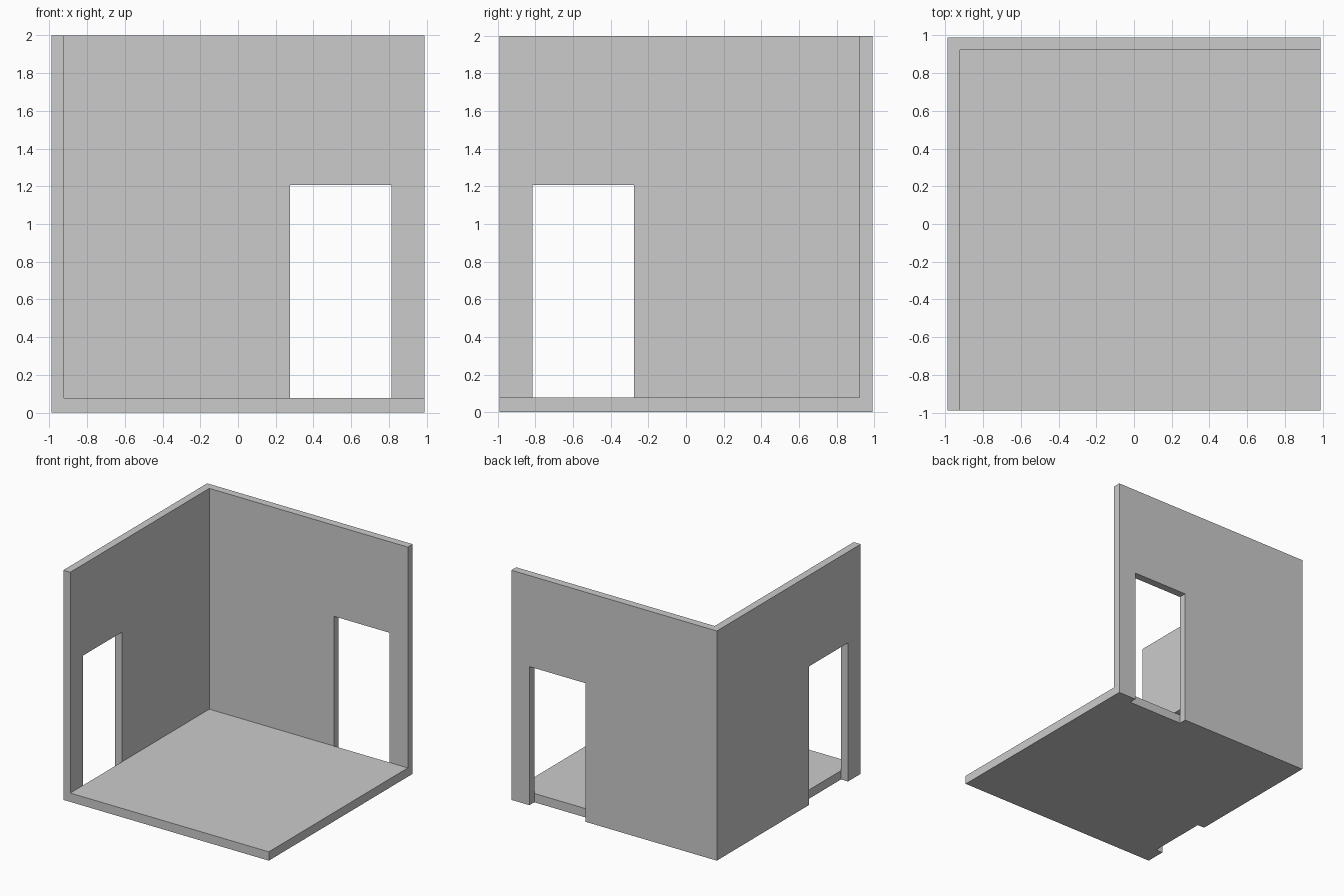
import bpy, bmesh
from mathutils import Vector

if "Cube" in bpy.data.objects:
    bpy.data.objects.remove(bpy.data.objects["Cube"])

H = 0.99           # half width of the room
T = 0.067          # wall thickness
FLOOR = 0.077      # floor height
TOP = 2.0          # wall height
DOOR_A, DOOR_B, DOOR_TOP = 0.277, 0.815, 1.207
INNER = H - T


def prism(name, points, offset):
    """Extrude a flat outline along offset into a solid object."""
    bm = bmesh.new()
    face = bm.faces.new([bm.verts.new(p) for p in points])
    new = bmesh.ops.extrude_face_region(bm, geom=[face], use_keep_orig=True)
    verts = [v for v in new["geom"] if isinstance(v, bmesh.types.BMVert)]
    bmesh.ops.translate(bm, verts=verts, vec=Vector(offset))
    bmesh.ops.recalc_face_normals(bm, faces=bm.faces)
    mesh = bpy.data.meshes.new(name)
    bm.to_mesh(mesh)
    bm.free()
    obj = bpy.data.objects.new(name, mesh)
    bpy.context.collection.objects.link(obj)
    return obj


def wall_outline(start):
    """Wall elevation with a doorway open down to the ground."""
    return [(start, 0), (DOOR_A, 0), (DOOR_A, DOOR_TOP), (DOOR_B, DOOR_TOP),
            (DOOR_B, 0), (H, 0), (H, TOP), (start, TOP)]


# Back wall runs the full width and owns the corner
prism("back_wall", [(s, INNER, z) for s, z in wall_outline(-H)], (0, T, 0))

# Left wall is the same elevation turned along y, butting into the back wall
prism("left_wall", [(-H, -s, z) for s, z in wall_outline(-INNER)], (T, 0, 0))

# Floor slab fills the inside of the corner, stopping at the inner wall faces
prism("floor", [(-INNER, -H, 0), (H, -H, 0), (H, INNER, 0), (-INNER, INNER, 0)],
      (0, 0, FLOOR))
